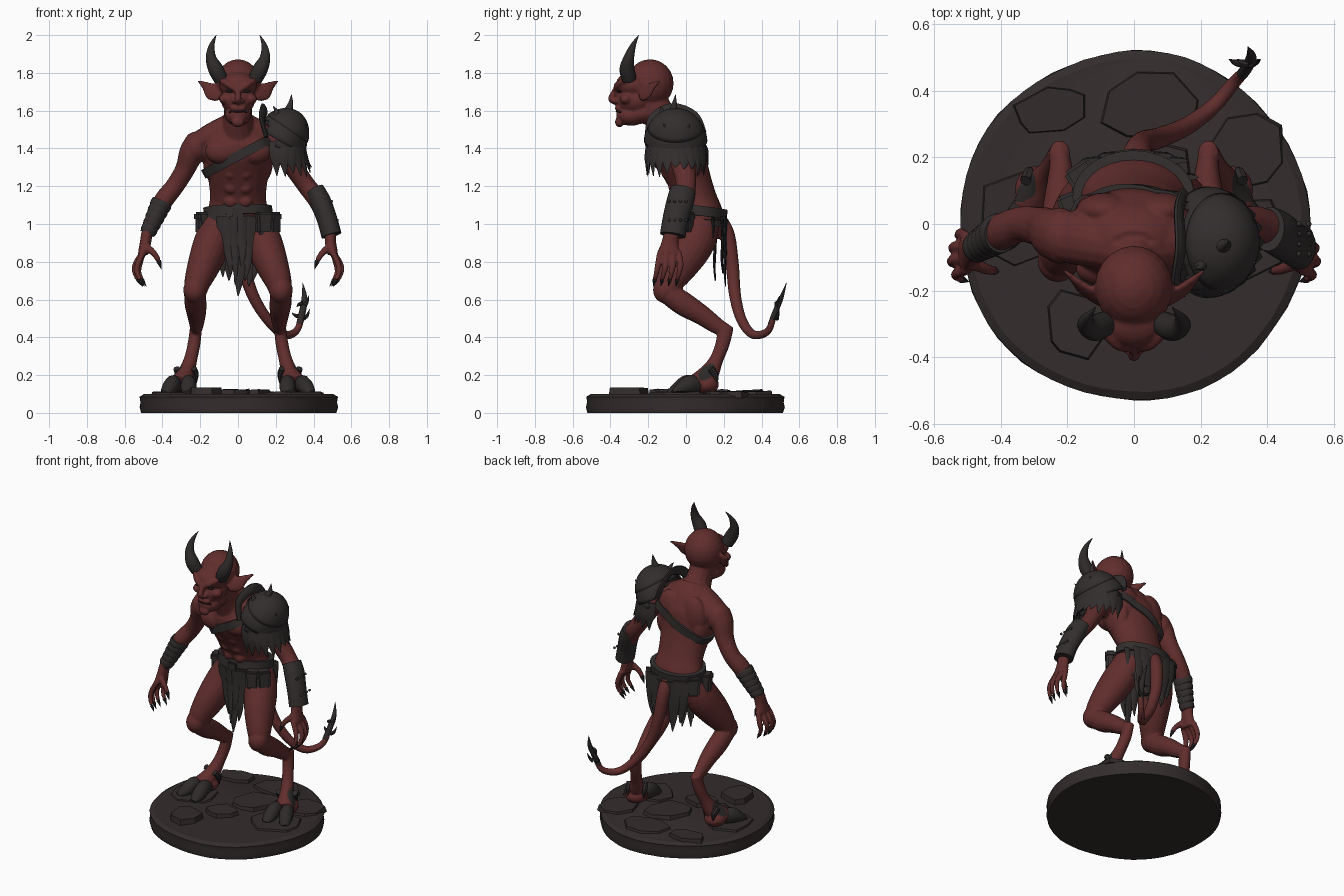
import bpy, bmesh, math, random
from mathutils import Vector, Matrix
from mathutils.bvhtree import BVHTree

random.seed(4)
pi = math.pi


def material(name, rgb):
    m = bpy.data.materials.new(name)
    m.diffuse_color = (*rgb, 1)
    return m


SKIN = material("red skin", (0.118, 0.027, 0.026))
LEATHER = material("dark leather", (0.033, 0.027, 0.027))
HORN = material("black horn", (0.028, 0.023, 0.023))
STONE = material("brown stone", (0.034, 0.025, 0.025))
SHADOW = material("dark slit", (0.018, 0.010, 0.010))


def finish(bm, name, mat, angle=40):
    bmesh.ops.recalc_face_normals(bm, faces=bm.faces)
    me = bpy.data.meshes.new(name)
    bm.to_mesh(me)
    bm.free()
    me.materials.append(mat)
    ob = bpy.data.objects.new(name, me)
    bpy.context.collection.objects.link(ob)
    bpy.ops.object.select_all(action='DESELECT')
    ob.select_set(True)
    bpy.context.view_layer.objects.active = ob
    bpy.ops.object.shade_smooth_by_angle(angle=math.radians(angle))
    return ob


def spline(pts, k):
    out = []
    for i in range(len(pts) - 1):
        a, b, c, d = (pts[max(i - 1, 0)], pts[i], pts[i + 1], pts[min(i + 2, len(pts) - 1)])
        for j in range(k):
            t = j / k
            out.append([0.5 * (2 * q + (r - p) * t + (2 * p - 5 * q + 4 * r - s) * t * t
                               + (3 * q - p - 3 * r + s) * t ** 3) for p, q, r, s in zip(a, b, c, d)])
    return out + [list(pts[-1])]


def loft(bm, pts, ref=(1, 0, 0), n=14, k=4):
    """Tube through (x, y, z, radius along ref, other radius)."""
    P = spline([tuple(p) if len(p) == 5 else (*p, p[3]) for p in pts], k)
    rings = []
    for i, p in enumerate(P):
        t = (Vector(P[min(i + 1, len(P) - 1)][:3]) - Vector(P[max(i - 1, 0)][:3])).normalized()
        u = Vector(ref)
        u = (u - t * u.dot(t)).normalized()
        v = t.cross(u)
        a, b = max(p[3], .001), max(p[4], .001)
        rings.append([bm.verts.new(Vector(p[:3]) + u * a * math.cos(2 * pi * j / n)
                                   + v * b * math.sin(2 * pi * j / n)) for j in range(n)])
    bridge(bm, rings)


def bridge(bm, rings):
    n = len(rings[0])
    for r, q in zip(rings, rings[1:]):
        for j in range(n):
            bm.faces.new((r[j], r[(j + 1) % n], q[(j + 1) % n], q[j]))
    bm.faces.new(rings[0][::-1])
    bm.faces.new(rings[-1])


def ball(bm, c, r):
    bmesh.ops.create_uvsphere(bm, u_segments=20, v_segments=12, radius=1,
                              matrix=Matrix.Translation(c) @ Matrix.Diagonal((*r, 1)))


def tube(name, mat, pts, **kw):
    bm = bmesh.new()
    loft(bm, pts, **kw)
    return finish(bm, name, mat)


def sides(pts, s):
    return [(p[0] * s, *p[1:]) for p in pts]


# Torso with chest, belly and back muscles
skin = bmesh.new()
loft(skin, [(0, .09, .92, .11, .09), (0, .085, 1.03, .165, .115), (0, .055, 1.14, .148, .105),
            (0, .0, 1.28, .165, .122), (0, -.04, 1.40, .195, .145), (0, -.06, 1.49, .165, .12),
            (0, -.09, 1.56, .09, .08)], n=28)
for s in (-1, 1):
    ball(skin, (s * .085, -.135, 1.385), (.09, .055, .068))
    ball(skin, (s * .085, .04, 1.41), (.09, .055, .13))
    ball(skin, (s * .13, .0, 1.33), (.055, .09, .11))
    for y, z in ((-.10, 1.27), (-.063, 1.195), (-.033, 1.12)):
        ball(skin, (s * .038, y, z), (.038, .03, .036))
torso_tree = BVHTree.FromBMesh(skin)

# Neck, skull and face
loft(skin, [(0, -.09, 1.49, .095, .105), (0, -.145, 1.58, .075, .088), (0, -.20, 1.68, .075, .09)])
for c, r in (((0, -.19, 1.745), (.118, .125, .127)), ((0, -.285, 1.735), (.10, .088, .07)),
             ((0, -.27, 1.655), (.09, .10, .08)), ((0, -.29, 1.575), (.07, .08, .055)),
             ((0, -.24, 1.585), (.075, .08, .055)),
             ((0, -.352, 1.54), (.035, .024, .028)), ((0, -.357, 1.612), (.045, .02, .016))):
    ball(skin, c, r)
loft(skin, [(0, -.365, 1.725, .014), (0, -.385, 1.69, .016), (0, -.395, 1.66, .018), (0, -.37, 1.64, .012)])


def arm_shift(s, z):   # the left elbow is held further out
    return .03 * math.sin(pi * min(1, max(0, (1.44 - z) / .53))) if s > 0 else 0


claws = bmesh.new()
hooves = bmesh.new()
for s in (-1, 1):
    # Brow, cheek, nostril and ear
    loft(skin, sides([(.012, -.37, 1.712, .016), (.05, -.36, 1.738, .018), (.095, -.315, 1.765, .016)], s), ref=(0, 0, 1))
    ball(skin, (s * .068, -.318, 1.662), (.033, .033, .028))
    ball(skin, (s * .02, -.375, 1.651), (.015, .015, .013))
    loft(skin, sides([(.09, -.235, 1.685, .035, .016), (.135, -.205, 1.70, .048, .015),
                      (.17, -.175, 1.73, .026, .012), (.215, -.135, 1.76, .004, .004)], s), ref=(0, .35, 1))
    # Shoulder and arm
    loft(skin, sides([(.03, -.07, 1.52, .07, .075), (.13, -.05, 1.475, .065, .08), (.22, -.035, 1.42, .06, .08)], s), ref=(0, 0, 1))
    ball(skin, (s * .222, -.035, 1.405), (.07, .085, .085))
    arm = [(.21, -.04, 1.44, .065, .08), (.245, -.03, 1.38, .066, .078), (.28, -.01, 1.29, .053, .062),
           (.335, 0, 1.2, .05, .054), (.39, -.02, 1.13, .052, .056), (.44, -.05, 1.04, .044, .05),
           (.48, -.075, .95, .032, .042), (.49, -.085, .90, .03, .046), (.503, -.09, .84, .028, .062)]
    loft(skin, sides([(x + arm_shift(s, z), y, z, a, b) for x, y, z, a, b in arm], s))
    # Fingers, thumb and their claws
    for i in range(4):
        y, d = -.148 + .04 * i, (.0, .012, .008, -.01)[i]
        f = [(.50, -.09 + (y + .09) * .8, .855, .016), (.53 + d, y, .79, .016), (.535 + d, y - .008, .745, .014),
             (.518 + d, y - .018, .705, .012)]
        loft(skin, sides(f, s), n=10)
        loft(claws, sides([f[3], (.495 + d, y - .025, .67, .001)], s), n=8)
    f = [(.487, -.115, .88, .022), (.445, -.135, .845, .017), (.42, -.14, .805, .014)]
    loft(skin, sides(f, s), n=10)
    loft(claws, sides([f[2], (.405, -.143, .76, .001)], s), n=8)
    # Thigh, shin and upright backfoot
    loft(skin, sides([(.10, .08, 1.01, .085, .10), (.137, .04, .90, .098, .11), (.178, -.03, .79, .088, .10),
                      (.215, -.085, .69, .07, .075), (.228, -.09, .62, .055, .055)], s), n=20)
    ball(skin, (s * .228, -.11, .65), (.062, .065, .07))
    loft(skin, sides([(.228, -.09, .63, .058, .06), (.225, -.01, .575, .058, .064), (.22, .08, .52, .05, .054),
                      (.22, .165, .46, .036, .044), (.225, .225, .435, .028, .03)], s))
    loft(skin, sides([(.222, .21, .46, .032, .044), (.232, .195, .37, .034, .038), (.252, .16, .28, .036, .037),
                      (.278, .115, .20, .048, .055), (.305, .05, .155, .062, .05)], s))
    ball(skin, (s * .29, .105, .15), (.068, .07, .05))
    # Cloven hoof and dewclaws
    loft(hooves, sides([(.265, .07, .145, .03, .04), (.262, .01, .152, .042, .05), (.262, -.05, .125, .04, .034),
                        (.265, -.095, .107, .02, .012)], s), n=12)
    loft(hooves, sides([(.325, .07, .145, .03, .04), (.345, .02, .15, .042, .05), (.37, -.035, .125, .038, .032),
                        (.39, -.07, .107, .02, .012)], s), n=12)
    for x, y in ((.225, .11), (.315, .15)):
        loft(hooves, sides([(x + .01, y - .02, .235, .018), (x, y + .005, .20, .017), (x - .002, y + .015, .15, .002)], s), n=8)
finish(claws, "finger_claws", HORN)
finish(hooves, "hooves", HORN)

# Tail, then fuse all flesh into one smooth surface
loft(skin, [(0, .15, 1.04, .05), (.01, .215, .95, .042), (.03, .245, .78, .036), (.08, .26, .62, .032),
            (.16, .295, .49, .028), (.24, .355, .415, .024), (.305, .43, .43, .02), (.338, .462, .50, .016)], k=6)
body = finish(skin, "body", SKIN)
m = body.modifiers.new("fuse", 'REMESH')
m.mode, m.voxel_size, m.use_smooth_shade = 'VOXEL', .007, True
m2 = body.modifiers.new("soften", 'SMOOTH')
m2.factor, m2.iterations = .5, 3
for mod in ("fuse", "soften"):
    bpy.ops.object.modifier_apply(modifier=mod)
# Horny patches on the outer ankles
body.data.materials.append(HORN)
for p in body.data.polygons:
    c = p.center
    if ((c.y - .11) / .045) ** 2 + ((c.z - .215 - (c.y - .11) * .5) / .04) ** 2 < 1 and p.normal.x * c.x > .05:
        p.material_index = len(body.data.materials) - 1

# Barbed tail tip
bm = bmesh.new()
loft(bm, [(.325, .45, .47, .017), (.342, .475, .54, .018, .016), (.352, .505, .61, .015, .012), (.342, .532, .69, .001)], n=10)
for x, z, dx, dz in ((.33, .51, -.045, .02), (.345, .58, -.035, -.02), (.345, .50, .035, .05), (.35, .57, .025, .05)):
    loft(bm, [(x, .48, z, .013), (x + dx * .6, .485, z + dz * .3, .009), (x + dx, .495, z + dz, .001)], ref=(0, 1, .2), n=8)
finish(bm, "tail_barb", HORN)

# Horns, eyes and mouth
for s, side in ((-1, "right"), (1, "left")):
    tube(side + "_horn", HORN, sides([(.09, -.30, 1.765, .038), (.118, -.312, 1.82, .040), (.143, -.302, 1.88, .028),
                                      (.139, -.28, 1.945, .015), (.115, -.25, 2.0, .001)], s), n=16, k=5)
    bm = bmesh.new()
    ball(bm, (s * .045, -.353, 1.703), (.02, .011, .008))
    finish(bm, side + "_eye", SHADOW)
tube("mouth", SHADOW, [(-.046, -.345, 1.592, .005), (0, -.366, 1.597, .006), (.046, -.345, 1.592, .005)], ref=(0, 0, 1), n=8)


# Straps that follow the torso surface
def wrap(name, c, u, v, w, lift):
    c, u, v = Vector(c), Vector(u).normalized(), Vector(v).normalized()
    nrm = u.cross(v)
    bm = bmesh.new()
    rings = []
    for i in range(48):
        d = u * math.cos(2 * pi * i / 48) + v * math.sin(2 * pi * i / 48)
        hit = torso_tree.ray_cast(c + d * .5, -d)[0]
        if hit:
            rings.append([bm.verts.new(hit + d * o + nrm * h) for o, h in
                          ((-.02, -w), (lift, -w), (lift, w), (-.02, w))])
    for i, r in enumerate(rings):
        q = rings[(i + 1) % len(rings)]
        for j in range(4):
            bm.faces.new((r[j], r[(j + 1) % 4], q[(j + 1) % 4], q[j]))
    return finish(bm, name, LEATHER)


wrap("chest_strap", (0, -.01, 1.36), (.87, 0, .46), (0, 1, 0), .025, .011)
wrap("belt", (0, .075, 1.065), (1, 0, .03), (0, 1, -.12), .026, .02)
wrap("lower_belt", (0, .08, 1.02), (1, 0, -.06), (0, 1, -.1), .018, .025)


# Pouches and buckle
def box(name, c, size, rot=0):
    bm = bmesh.new()
    bmesh.ops.create_cube(bm, size=1, matrix=Matrix.Translation(c) @ Matrix.Rotation(rot, 4, 'Z') @ Matrix.Diagonal((*size, 1)))
    bmesh.ops.bevel(bm, geom=bm.edges[:], offset=min(size) * .22, segments=2, affect='EDGES')
    finish(bm, name, LEATHER)


for i, (x, y, r) in enumerate(((.185, .0, .9), (-.19, .05, -1.2), (-.16, .15, .6), (.135, -.04, .4))):
    box("pouch_%d" % i, (x, y, 1.0), (.08, .055, .11), r)
    box("pouch_flap_%d" % i, (x, y, 1.04), (.086, .064, .045), r)
box("buckle", (0, -.055, 1.06), (.06, .025, .05))

# Ragged loincloth strips: x, y, bottom, half width
bm = bmesh.new()
for x, y, zb, w in ((0, -.055, .62, .05), (-.05, -.048, .73, .042), (.045, -.048, .70, .042), (-.085, -.042, .84, .03),
                    (.08, -.042, .83, .03), (.02, -.06, .76, .03), (-.02, -.06, .68, .025),
                    (-.06, .205, .70, .05), (.07, .205, .67, .05), (-.115, .19, .76, .045), (.12, .19, .74, .045),
                    (.10, .15, .70, .04), (-.10, .15, .72, .04), (.165, .14, .86, .03), (-.165, .14, .88, .03)):
    h = 1.04 - zb
    loft(bm, [(x, y, 1.04, w, .009), (x * .97, y + .005, 1.04 - h * .4, w * .85, .008),
              (x * .9 + .006, y, 1.04 - h * .75, w * .55, .007), (x * .8, y + .005, zb, .003, .003)], n=8, k=3)
finish(bm, "loincloth", LEATHER)


# Shoulder armour: layered domes with a torn lower edge
def dome(name, c, r, tilt, low, inner):
    bm = bmesh.new()
    bmesh.ops.create_uvsphere(bm, u_segments=36, v_segments=24, radius=1)
    bmesh.ops.delete(bm, geom=[v for v in bm.verts if v.co.z < low or (v.co.x < inner and v.co.z < .3)], context='VERTS')
    bm.transform(Matrix.Translation(c) @ Matrix.Rotation(tilt, 4, 'Y') @ Matrix.Diagonal((*r, 1)))
    ob = finish(bm, name, LEATHER)
    sol = ob.modifiers.new("thickness", 'SOLIDIFY')
    sol.thickness, sol.offset = .012, 0


dome("shoulder_plate_top", (.225, -.055, 1.45), (.135, .155, .168), .6, .28, -2)
dome("shoulder_plate_middle", (.22, -.055, 1.44), (.135, .162, .158), .52, -.12, -.75)
dome("shoulder_plate_lower", (.225, -.055, 1.42), (.130, .155, .16), .45, -.25, -.3)
tube("shoulder_collar", LEATHER, [(.15, -.20, 1.46, .012, .02), (.125, -.17, 1.56, .013, .03), (.14, -.07, 1.61, .013, .032),
                                  (.135, .04, 1.57, .013, .03), (.15, .09, 1.48, .012, .02)], ref=(1, 0, .4), n=10)
# Torn tongues hanging from the shoulder armour
bm = bmesh.new()
for i in range(13):
    t = -1.8 + .3 * i
    c, sn, d = math.cos(t), math.sin(t), random.uniform(-.03, .03)
    loft(bm, [(.225 + .12 * c, -.055 + .148 * sn, 1.44, .036, .007), (.23 + .132 * c, -.055 + .158 * sn, 1.36, .034, .007),
              (.235 + .14 * c, -.055 + .155 * sn, 1.32, .022, .006), (.24 + .15 * c, -.055 + .15 * sn, 1.275 + d, .002, .002)],
         ref=(-sn, c, 0), n=8, k=2)
finish(bm, "torn_tongues", LEATHER)
bm = bmesh.new()
for a, b, r in (((.25, -.07, 1.57), (.283, -.055, 1.685), .03), ((.20, -.12, 1.57), (.185, -.135, 1.625), .022),
                ((.32, -.10, 1.50), (.365, -.12, 1.53), .018), ((.32, .0, 1.49), (.36, .02, 1.525), .018)):
    a, b = Vector(a), Vector(b)
    mid = (a + b) / 2 + Vector((.01, 0, 0))
    loft(bm, [(*a, r), (*mid, r * .55), (*b, .001)], ref=(.3, 1, 0), n=9)
finish(bm, "shoulder_spikes", LEATHER)

# Right forearm wraps and left forearm guard
bm = bmesh.new()
for i in range(5):
    t = i / 4
    x, y, z, r = -.41 - .06 * t, -.03 - .038 * t, 1.10 - .13 * t, .056 - .013 * t
    loft(bm, [(x + .01, y, z + .025, r - .004, r), (x, y, z, r + .002, r + .006), (x - .01, y, z - .022, r - .004, r)], n=18, k=2)
finish(bm, "right_wraps", LEATHER)
bm = bmesh.new()
loft(bm, [(.405, -.015, 1.18, .052, .068), (.435, -.03, 1.12, .057, .072), (.47, -.055, 1.03, .054, .068), (.495, -.07, .94, .054, .068)], n=20)
for i in range(8):
    ball(bm, (.495 + .03 * (i // 4), -.09 + .03 * (i % 4), 1.12 - .1 * (i // 4)), (.008, .008, .008))
finish(bm, "left_guard", LEATHER)

# Stone base with an uneven rim
bm = bmesh.new()
rings = []
for r, z in ((.518, 0), (.525, .03), (.520, .055), (.524, .085), (.50, .10)):
    qs = [(2 * pi * j / 64, r * (1 + .009 * math.sin(5 * j * pi / 32 + 1) + random.uniform(-.003, .003))) for j in range(64)]
    rings.append([bm.verts.new((q * math.cos(a), q * math.sin(a) - .006, z)) for a, q in qs])
bridge(bm, rings)
finish(bm, "base", STONE, 30)

# Broken paving slabs: x, y, radii, turn, top height
for i, (x, y, rx, ry, rot, h) in enumerate((
        (-.25, .34, .12, .085, .3, .122), (.06, .36, .17, .11, .2, .115), (.33, .22, .13, .14, .5, .112),
        (-.17, -.30, .10, .11, .4, .132), (.30, -.05, .17, .15, .1, .110), (-.33, .02, .15, .17, 0, .110),
        (.05, .10, .16, .13, .7, .122), (-.04, -.12, .12, .08, .2, .126))):
    bm = bmesh.new()
    ring = [bm.verts.new((x + k * (rx * math.cos(a) * math.cos(rot) - ry * math.sin(a) * math.sin(rot)),
                          y + k * (rx * math.cos(a) * math.sin(rot) + ry * math.sin(a) * math.cos(rot)), .08))
            for a, k in ((2 * pi * (j + random.uniform(-.3, .3)) / 8, random.uniform(.82, 1.1)) for j in range(8))]
    top = bmesh.ops.extrude_face_region(bm, geom=[bm.faces.new(ring)])["geom"]
    for v in (g for g in top if isinstance(g, bmesh.types.BMVert)):
        v.co = Vector((x + (v.co.x - x) * .92, y + (v.co.y - y) * .92, h + random.uniform(-.004, .004)))
    finish(bm, "slab_%d" % i, STONE, 25)
